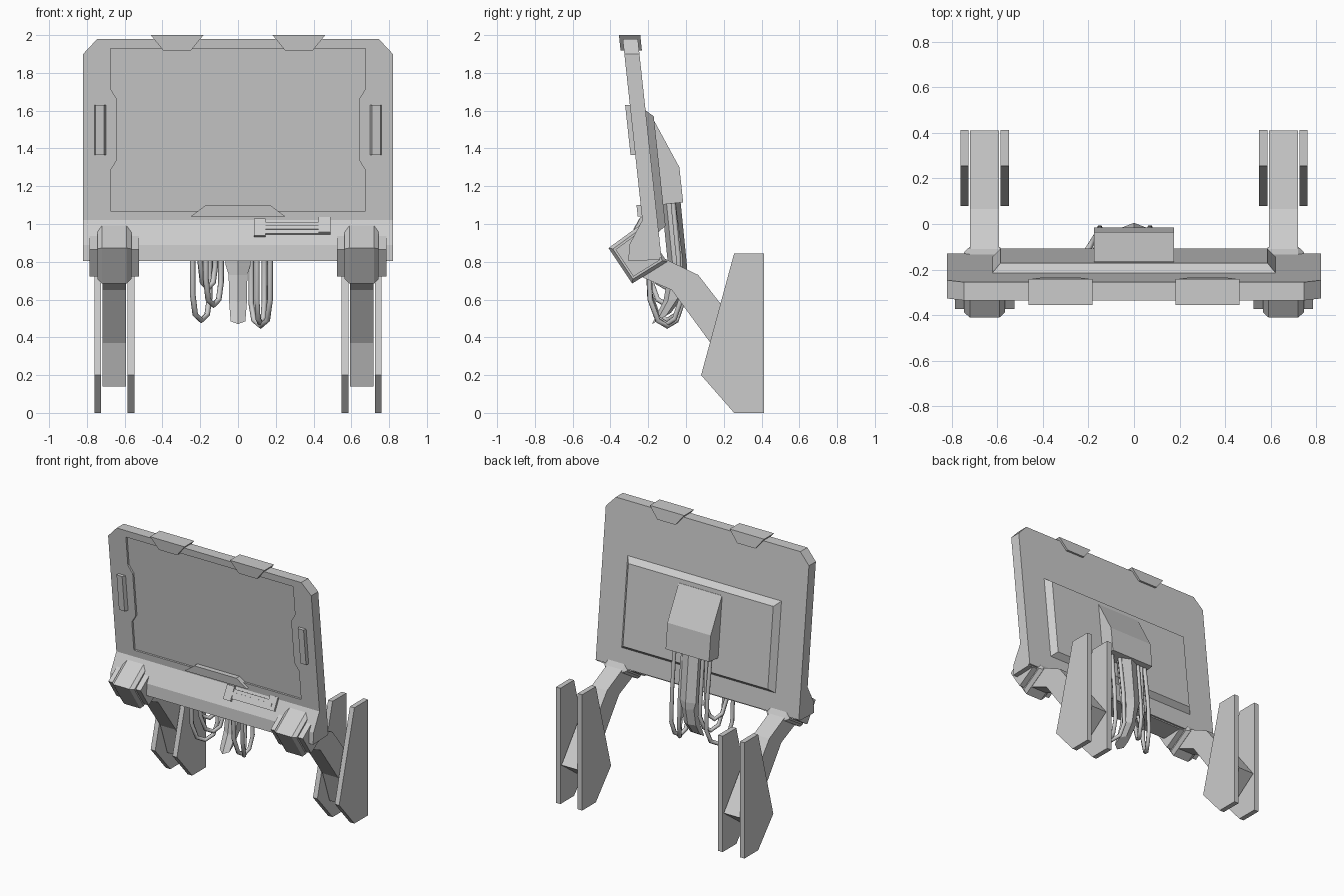
import bpy, bmesh, math
from mathutils import Vector

if "Cube" in bpy.data.objects:
    bpy.data.objects.remove(bpy.data.objects["Cube"])


def front(z):
    """y of the leaning screen's front plane at height z."""
    return -0.335 + 0.108 * (1.98 - z)


def mirror(ob):
    m = ob.modifiers.new("mirror", 'MIRROR')
    m.use_axis[0] = True
    return ob


def loft(name, loops):
    """Closed solid through a series of matching loops."""
    bm = bmesh.new()
    rings = [[bm.verts.new(p) for p in lp] for lp in loops]
    bm.faces.new(rings[0])
    bm.faces.new(rings[-1])
    n = len(rings[0])
    for a, b in zip(rings, rings[1:]):
        for i in range(n):
            j = (i + 1) % n
            bm.faces.new((a[i], a[j], b[j], b[i]))
    bmesh.ops.recalc_face_normals(bm, faces=bm.faces)
    me = bpy.data.meshes.new(name)
    bm.to_mesh(me)
    bm.free()
    ob = bpy.data.objects.new(name, me)
    bpy.context.collection.objects.link(ob)
    return ob


def plate(name, outline, d0, d1, outline2=None):
    """x-z outline extruded along depth on the leaning screen plane."""
    return loft(name, [[(x, front(z) + d, z) for x, z in o]
                       for o, d in ((outline, d0), (outline2 or outline, d1))])


def bar(name, profile, x0, x1):
    """y-z profile extruded along x."""
    return loft(name, [[(x, y, z) for y, z in profile] for x in (x0, x1)])


def rect(x0, x1, z0, z1):
    return [(x0, z0), (x1, z0), (x1, z1), (x0, z1)]


def sym(half):
    """Complete a right-hand outline with its left-hand reflection."""
    return half + [(-x, z) for x, z in reversed(half)]


# screen casing with recessed display
casing = plate("screen_casing", sym([(0.82, 0.82), (0.82, 1.90), (0.745, 1.98)]), 0, 0.08)
display = sym([(0.675, 1.07), (0.675, 1.285), (0.64, 1.34), (0.64, 1.66),
               (0.675, 1.715), (0.675, 1.93)])
cutter = plate("display_cutter", display, -0.05, 0.015)
cutter.hide_render = True
cutter.hide_viewport = True
cutter.display_type = 'WIRE'
cut = casing.modifiers.new("recess", 'BOOLEAN')
cut.operation = 'DIFFERENCE'
cut.solver = 'EXACT'
cut.object = cutter

# chin below the display
bar("chin", [(front(1.02), 1.02), (-0.30, 0.89), (-0.305, 0.805), (-0.14, 0.81),
             (front(1.02) + 0.06, 1.02)], -0.82, 0.82)

# front trim: button tab, side grips, top clips
plate("button_tab", sym([(0.25, 1.04), (0.17, 1.10)]), -0.022, 0.03)
mirror(plate("side_grip", rect(0.695, 0.76, 1.365, 1.63), 0.01, -0.025,
             rect(0.71, 0.755, 1.365, 1.63)))
mirror(plate("top_clip", [(0.25, 1.918), (0.395, 1.918), (0.462, 2.0), (0.183, 2.0)],
             -0.018, 0.095))

# port strip lying on the sloping chin
slope_a, slope_b = Vector((0, front(1.02), 1.02)), Vector((0, -0.30, 0.89))
run = slope_b - slope_a
out = Vector((0, run.z, -run.y)).normalized()


def chin_plate(name, x0, x1, z0, z1, h):
    loops = []
    for d in (-0.02, h):
        loops.append([slope_a + run * ((1.02 - z) / 0.13) + out * d + Vector((x, 0, 0))
                      for x, z in rect(x0, x1, z0, z1)])
    return loft(name, loops)


chin_plate("port_head", 0.085, 0.145, 0.93, 1.02, 0.018)
chin_plate("port_strip", 0.145, 0.49, 0.945, 1.005, 0.012)
chin_plate("port_rib", 0.145, 0.46, 0.965, 0.985, 0.02)
chin_plate("port_end", 0.425, 0.49, 0.95, 1.03, 0.016)

# raised back panel with bevelled border
plate("back_panel", rect(-0.63, 0.63, 0.95, 1.61), 0.07, 0.12,
      rect(-0.585, 0.585, 0.99, 1.57))

# cable housing on the back
bar("cable_housing", [(-0.19, 1.54), (-0.165, 1.54), (-0.035, 1.30), (-0.015, 1.115),
                      (-0.15, 1.10)], -0.175, 0.175)

# central hose, hexagonal and bending forward at its end
hexagon = [(math.cos(math.radians(a)), math.sin(math.radians(a)))
           for a in range(30, 390, 60)]
loft("central_hose", [[(x * w, y + v * 0.05, z + v * tilt) for x, v in hexagon]
                      for y, z, w, tilt in ((-0.08, 1.13, 0.075, 0),
                                            (-0.045, 0.78, 0.075, 0),
                                            (-0.045, 0.73, 0.057, 0),
                                            (-0.07, 0.60, 0.055, 0.01),
                                            (-0.13, 0.50, 0.045, 0.03))])

# hanging cable loops: rear x, front x, lowest z, rear y
for xr, xf, low, yr in ((-0.15, -0.24, 0.49, -0.02), (-0.09, -0.17, 0.57, -0.03),
                        (0.07, 0.17, 0.46, -0.02), (0.14, 0.10, 0.47, -0.03),
                        (-0.12, -0.20, 0.66, -0.05)):
    xm = (xr + xf) / 2
    path = [(xr, -0.07, 1.13), (xr, yr - 0.01, 0.82), (xr, yr, low + 0.12),
            (xr * 0.7 + xm * 0.3, yr - 0.03, low + 0.03), (xm, -0.10, low),
            (xf * 0.7 + xm * 0.3, -0.15, low + 0.03), (xf, -0.19, low + 0.14),
            (xf, -0.20, 0.83)]
    cu = bpy.data.curves.new("cable", 'CURVE')
    cu.dimensions = '3D'
    cu.bevel_depth = 0.015
    cu.bevel_resolution = 1
    sp = cu.splines.new('POLY')
    sp.points.add(len(path) - 1)
    for p, co in zip(sp.points, path):
        p.co = (*co, 1)
    bpy.context.collection.objects.link(bpy.data.objects.new("cable", cu))

# hinges: a chamfered rotated block with a wider flange
LEG = 0.655
block = [Vector(p) for p in ((-0.41, 0.873), (-0.285, 0.685), (-0.10, 0.80), (-0.235, 1.0))]
mid = sum(block, Vector((0, 0))) / 4


def scaled(k):
    return [mid + (p - mid) * k for p in block]


mirror(loft("hinge_block", [[(LEG + dx, p.x, p.y) for p in scaled(k)]
                            for dx, k in ((-0.09, 0.85), (-0.065, 1), (0.065, 1), (0.09, 0.85))]))
mirror(bar("hinge_flange", scaled(0.76), LEG - 0.13, LEG + 0.13))

# bent arms running down between the foot plates
mirror(bar("arm", [(-0.235, 0.72), (-0.075, 0.65), (0.13, 0.37), (0.21, 0.14), (0.41, 0.285),
                   (0.185, 0.575), (0.065, 0.73), (-0.12, 0.82)], LEG - 0.063, LEG + 0.063))

# paired foot plates
foot = [(0.255, 0.845), (0.413, 0.845), (0.413, 0), (0.255, 0), (0.08, 0.20)]
for side in (-1, 1):
    mirror(bar("foot_plate", foot, LEG + side * 0.07, LEG + side * 0.106))
